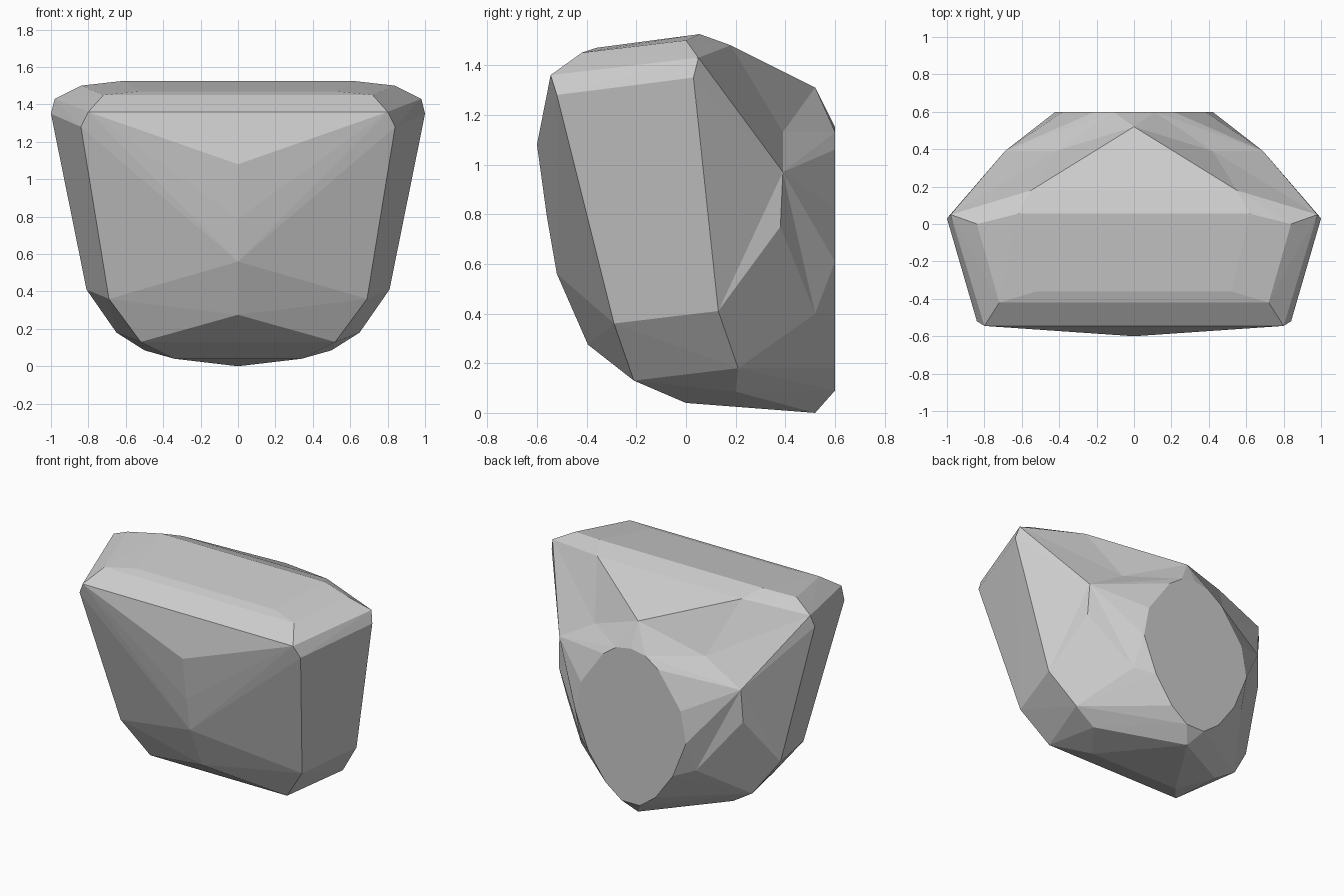
import bpy, bmesh
from mathutils import Vector

if "Cube" in bpy.data.objects:
    bpy.data.objects.remove(bpy.data.objects["Cube"])

bm = bmesh.new()


def add(points, push=(0, 0, 0)):
    """Add points and their mirror images; push lifts them onto the hull first."""
    made = []
    for x, y, z in points:
        for s in ((1, -1) if x else (1,)):
            true_pos = Vector((s * x, y, z))
            lift = Vector((s * push[0], push[1], push[2]))
            made.append((bm.verts.new(true_pos + lift), true_pos))
    return made


# keel down the middle of the front
add([(0, -.6, 1.08), (0, -.56, .79), (0, -.52, .56), (0, -.395, .275)])
# front and rear edges of the side panels
add([(.80, -.545, 1.36), (.84, -.52, 1.28), (.69, -.29, .36), (.52, -.21, .13)])
add([(.98, .05, 1.43), (1.0, .03, 1.35), (.81, .13, .41), (.65, .21, .18)])
# top facets
add([(.72, -.42, 1.45), (.52, -.36, 1.47), (.84, 0, 1.5), (.62, .055, 1.525),
     (.55, .18, 1.48), (0, .52, 1.31)])
# underside
add([(.34, 0, .04), (.5, .2, .085), (0, .52, 0)])
# flanks behind the side panels
add([(.77, .34, .95), (.70, .38, .75), (.44, .52, .40)])
# flat oval at the back
add([(0, .6, 1.15), (.11, .6, 1.13), (.21, .6, 1.06), (.38, .6, .82), (.42, .6, .61),
     (.32, .6, .36), (.19, .6, .18), (.07, .6, .09)])
# shallow dimples between the oval and the upper corners
dimples = add([(.42, .39, 1.13), (.69, .39, .97)], push=(.04, .06, .05))

hull = bmesh.ops.convex_hull(bm, input=bm.verts[:])
loose = [v for v in bm.verts if not v.link_faces]
for v, pos in dimples:
    if v not in loose:
        v.co = pos
bmesh.ops.delete(bm, geom=loose, context='VERTS')
bmesh.ops.recalc_face_normals(bm, faces=bm.faces[:])

mesh = bpy.data.meshes.new("faceted_block")
bm.to_mesh(mesh)
bm.free()
block = bpy.data.objects.new("faceted_block", mesh)
bpy.context.collection.objects.link(block)
